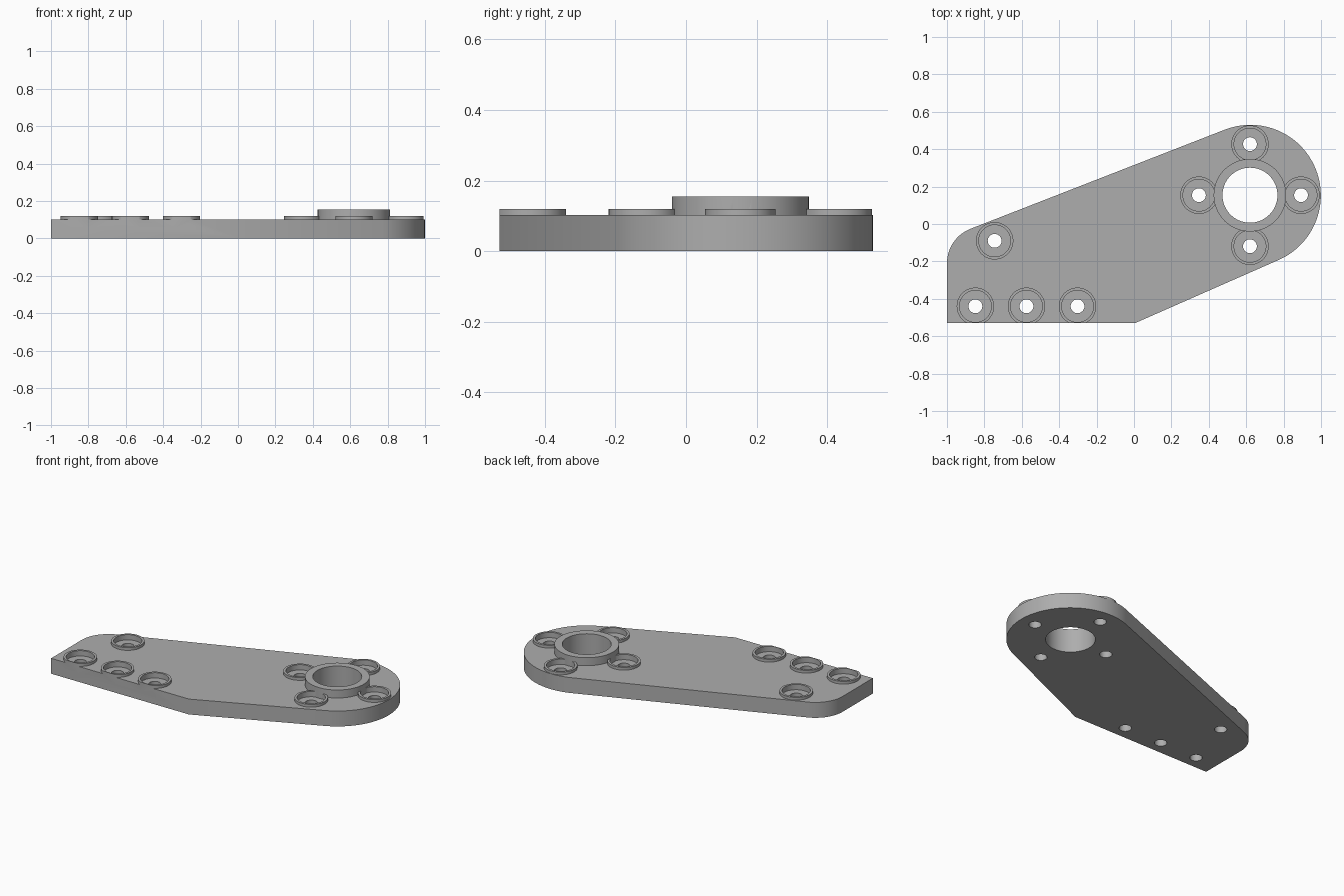
import bpy, bmesh
from math import cos, sin, radians, pi

if "Cube" in bpy.data.objects:
    bpy.data.objects.remove(bpy.data.objects["Cube"], do_unlink=True)

PLATE_TOP, COLLAR_TOP, BOSS_TOP = 0.102, 0.12, 0.155
POCKET_FLOOR = 0.085
BORE = (0.62, 0.154)
BOLT = 0.273          # bolt circle radius around the bore

grey = bpy.data.materials.new("plain grey")
grey.use_nodes = True
colour = (0.42, 0.42, 0.42, 1)
grey.diffuse_color = colour
grey.node_tree.nodes["Principled BSDF"].inputs["Base Color"].default_value = colour


def arc(centre, r, start, end, steps):
    angles = [radians(start + (end - start) * i / steps) for i in range(steps + 1)]
    return [(centre[0] + r * cos(a), centre[1] + r * sin(a)) for a in angles]


def prism(name, outline, z0, z1):
    """Extrude a closed counter-clockwise outline from z0 to z1."""
    bm = bmesh.new()
    base = bm.faces.new([bm.verts.new((x, y, z0)) for x, y in outline])
    top = bmesh.ops.extrude_face_region(bm, geom=[base])["geom"]
    bmesh.ops.translate(bm, vec=(0, 0, z1 - z0),
                        verts=[v for v in top if isinstance(v, bmesh.types.BMVert)])
    bmesh.ops.recalc_face_normals(bm, faces=bm.faces)
    mesh = bpy.data.meshes.new(name)
    bm.to_mesh(mesh)
    bm.free()
    mesh.materials.append(grey)
    obj = bpy.data.objects.new(name, mesh)
    bpy.context.collection.objects.link(obj)
    return obj


def disc(name, centre, r, z0, z1, sides=48):
    return prism(name, arc(centre, r, 0, 360, sides)[:-1], z0, z1)


def combine(target, tool, operation):
    """Apply a boolean and remove the tool."""
    mod = target.modifiers.new("join", 'BOOLEAN')
    mod.operation, mod.solver, mod.object = operation, 'EXACT', tool
    bpy.context.view_layer.objects.active = target
    bpy.ops.object.modifier_apply(modifier=mod.name)
    bpy.data.objects.remove(tool, do_unlink=True)


# Plate outline: straight foot, big round end, rounded back corner
outline = [(-1, -0.528), (0.01, -0.528)]
outline += arc((0.622, 0.153), 0.377, -66.1, 111.3, 48)
outline += arc((-0.802, -0.21), 0.198, 111.3, 180, 16)
plate = prism("mounting_plate", outline, 0, PLATE_TOP)

# Screw positions: foot screws and four around the bore
screws = [(-0.848, -0.44), (-0.575, -0.44), (-0.302, -0.44), (-0.745, -0.09)]
screws += [(BORE[0] + BOLT * cos(k * pi / 2), BORE[1] + BOLT * sin(k * pi / 2))
           for k in range(4)]

# Raised collars, trimmed to the plate edge
for p in screws:
    collar = disc("collar", p, 0.1, 0.05, COLLAR_TOP)
    combine(collar, prism("trim", outline, -0.1, 0.3), 'INTERSECT')
    combine(plate, collar, 'UNION')

# Counterbored pockets and through holes
for p in screws:
    combine(plate, disc("pocket", p, 0.085, POCKET_FLOOR, 0.3), 'DIFFERENCE')
    combine(plate, disc("hole", p, 0.037, -0.1, 0.3, 32), 'DIFFERENCE')

# Boss ring and main bore
combine(plate, disc("boss", BORE, 0.194, 0.05, BOSS_TOP, 72), 'UNION')
combine(plate, disc("bore", BORE, 0.147, -0.1, 0.3, 72), 'DIFFERENCE')

# Smooth round walls, crisp edges
bpy.ops.object.select_all(action='DESELECT')
plate.select_set(True)
bpy.context.view_layer.objects.active = plate
bpy.ops.object.shade_smooth_by_angle(angle=radians(30))
